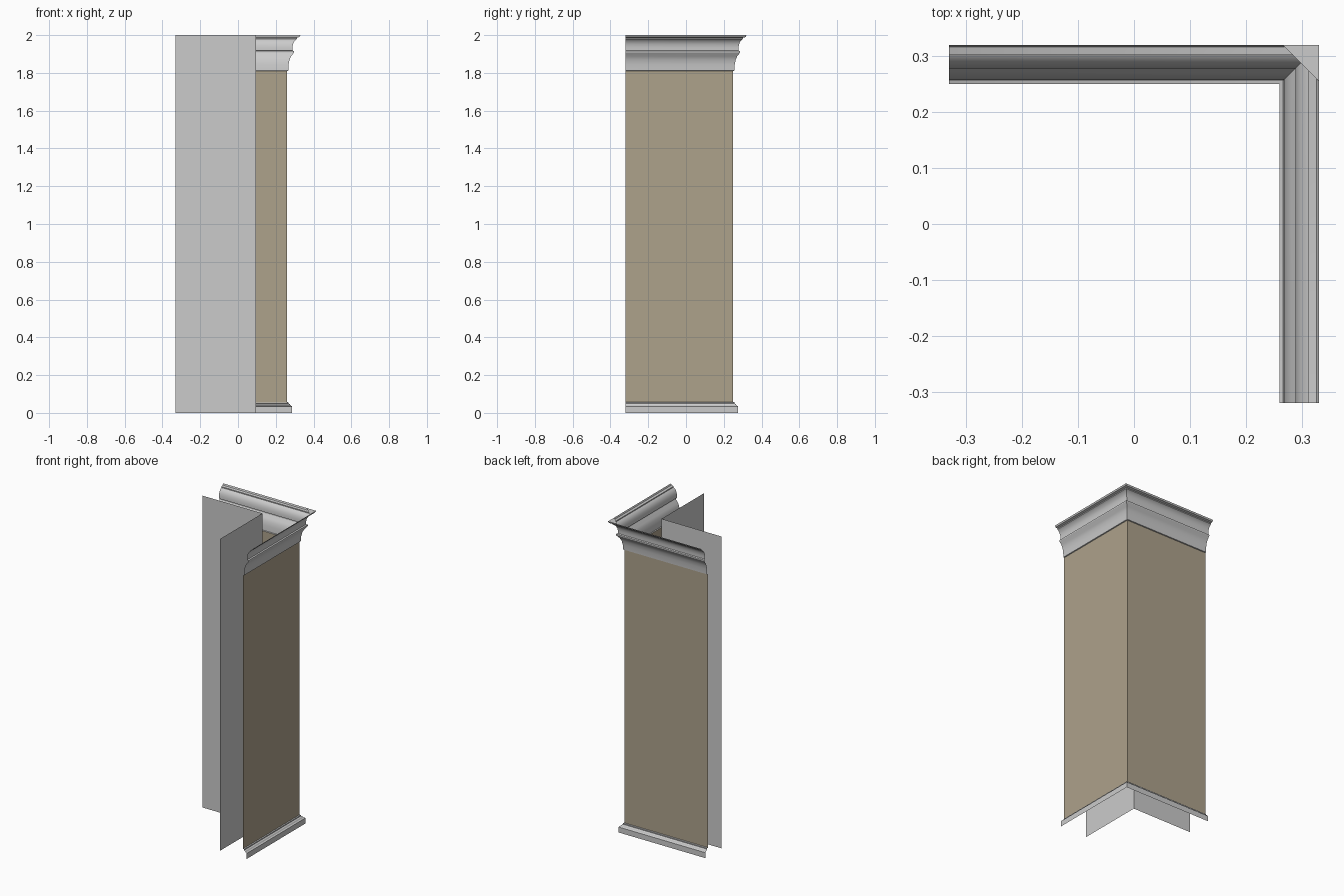
import bpy, bmesh

if "Cube" in bpy.data.objects:
    bpy.data.objects.remove(bpy.data.objects["Cube"])

X0, Y0 = -0.33, -0.32      # open ends of both wings
WX, WY = 0.26, 0.25        # outer wall faces


def sweep(name, profile, cx=WX, cy=WY, mat=None, smooth=True):
    """Sweep an (offset, height) profile round the mitred L-shaped corner."""
    bm = bmesh.new()
    rows = [[bm.verts.new(p) for p in ((X0, cy + d, z), (cx + d, cy + d, z), (cx + d, Y0, z))]
            for d, z in profile]
    for lo, hi in zip(rows, rows[1:]):
        for i in range(2):
            bm.faces.new((lo[i + 1], lo[i], hi[i], hi[i + 1]))
    me = bpy.data.meshes.new(name)
    bm.to_mesh(me)
    bm.free()
    ob = bpy.data.objects.new(name, me)
    bpy.context.collection.objects.link(ob)
    if mat:
        me.materials.append(mat)
    if smooth:
        bpy.ops.object.select_all(action='DESELECT')
        ob.select_set(True)
        bpy.context.view_layer.objects.active = ob
        bpy.ops.object.shade_smooth_by_angle(angle=0.5)
    return ob


plaster = bpy.data.materials.new("beige_plaster")
plaster.diffuse_color = (0.42, 0.36, 0.26, 1)
plaster.use_nodes = True
plaster.node_tree.nodes["Principled BSDF"].inputs["Base Color"].default_value = plaster.diffuse_color

# outer beige wall
sweep("outer_wall", [(0, 0.055), (0, 1.81)], mat=plaster, smooth=False)

# plain inner wall; its faces look into the room
inner = sweep("inner_wall", [(0, 0), (0, 2)], 0.095, 0.112, smooth=False)
inner.data.flip_normals()

# base moulding
sweep("base_moulding", [(0.026, 0), (0.026, 0.035), (0.018, 0.039), (0.014, 0.046),
                        (0.007, 0.050), (0.007, 0.056), (0, 0.058)])

# cornice: lower cove, fillet, upper cove, splayed lip
sweep("cornice", [(0, 1.81), (0.006, 1.812), (0.008, 1.845), (0.013, 1.87), (0.021, 1.888),
                  (0.033, 1.903), (0.036, 1.908), (0.036, 1.915), (0.028, 1.918),
                  (0.028, 1.935), (0.031, 1.952), (0.037, 1.966), (0.047, 1.977),
                  (0.052, 1.980), (0.052, 1.986), (0.066, 1.990), (0.07, 2.0)])

# small triangular lid on the cornice corner
lid = bpy.data.meshes.new("corner_lid")
lid.from_pydata([(0.265, 0.32, 2), (0.33, 0.255, 2), (0.33, 0.32, 2)], [], [(0, 1, 2)])
bpy.context.collection.objects.link(bpy.data.objects.new("corner_lid", lid))
